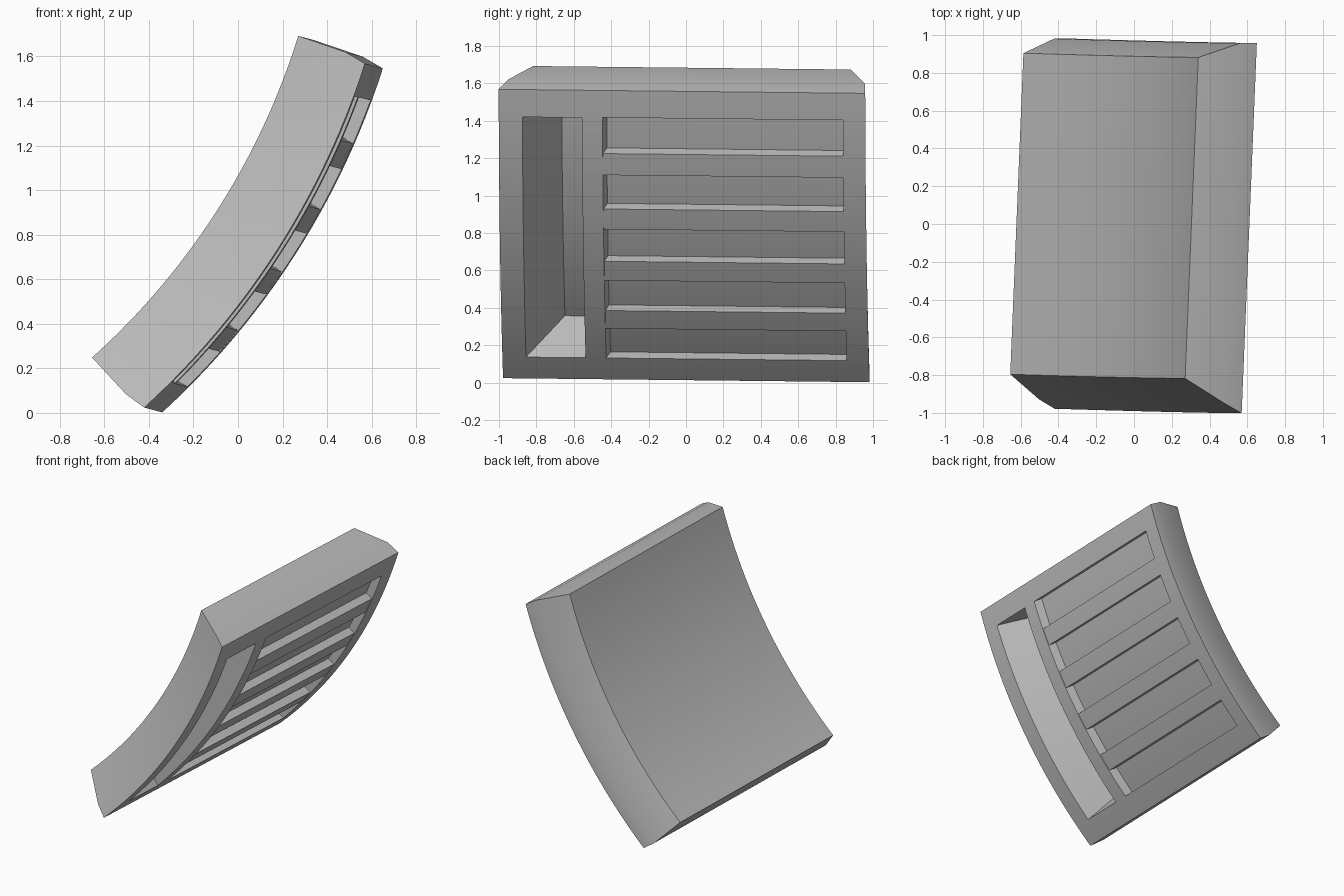
import bpy, bmesh, math
from mathutils import Vector

cube = bpy.data.objects.get("Cube")
if cube:
    bpy.data.objects.remove(cube, do_unlink=True)

RADIUS = 3.56          # outer curvature
HALF = 0.917           # half of the outer chord
BASE = math.sqrt(RADIUS ** 2 - HALF ** 2)
SEGMENTS = 24

grey = bpy.data.materials.new("plain grey")
grey.use_nodes = True
colour = (0.5, 0.5, 0.5, 1)
grey.diffuse_color = colour
grey.node_tree.nodes["Principled BSDF"].inputs["Base Color"].default_value = colour


def place(t, y, n):
    """Chord position t, width y and depth n on the curved panel, to world."""
    out = math.sqrt((RADIUS + n) ** 2 - (t - HALF) ** 2) - BASE
    x = -0.38 + 0.54 * t + 0.842 * out
    z = 0.013 + 0.842 * t - 0.54 * out
    # slight yaw and roll of the whole panel
    return Vector((x + 0.041 * y, y - 0.041 * x + 0.011 * (z - 0.8), z - 0.011 * y))


def curved_block(name, layers):
    """Loft of layers (n, t0, t1, y0, y1), outermost first."""
    bm = bmesh.new()
    grid = []
    for n, t0, t1, y0, y1 in layers:
        grid.append([[bm.verts.new(place(t0 + (t1 - t0) * i / SEGMENTS, y, n))
                      for y in (y0, y1)] for i in range(SEGMENTS + 1)])
    for i in range(SEGMENTS):
        for layer in (grid[0], grid[-1]):
            bm.faces.new((layer[i][0], layer[i + 1][0], layer[i + 1][1], layer[i][1]))
    for a, b in zip(grid, grid[1:]):
        for i in range(SEGMENTS):
            for s in (0, 1):
                bm.faces.new((a[i][s], a[i + 1][s], b[i + 1][s], b[i][s]))
        for e in (0, SEGMENTS):
            bm.faces.new((a[e][0], a[e][1], b[e][1], b[e][0]))
    bmesh.ops.recalc_face_normals(bm, faces=bm.faces)
    mesh = bpy.data.meshes.new(name)
    bm.to_mesh(mesh)
    bm.free()
    mesh.materials.append(grey)
    obj = bpy.data.objects.new(name, mesh)
    bpy.context.collection.objects.link(obj)
    return obj


def activate(obj):
    bpy.ops.object.select_all(action='DESELECT')
    obj.select_set(True)
    bpy.context.view_layer.objects.active = obj


def carve(target, cutter):
    cutter.hide_render = True
    mod = target.modifiers.new("carve", 'BOOLEAN')
    mod.operation = 'DIFFERENCE'
    mod.solver = 'EXACT'
    mod.object = cutter
    activate(target)
    bpy.ops.object.modifier_apply(modifier=mod.name)
    bpy.data.objects.remove(cutter, do_unlink=True)


# Panel: straight rim, then a body tapering to the inner face
panel = curved_block("curved_panel", [
    (0.0, 0.0, 1.834, -0.985, 0.975),
    (-0.1, 0.005, 1.83, -0.94, 0.97),
    (-0.33, 0.06, 1.775, -0.815, 0.885)])

# Deep slot beside the louvers
carve(panel, curved_block("slot_cutter", [
    (0.03, 0.15, 1.69, -0.88, -0.54),
    (-0.28, 0.255, 1.62, -0.66, -0.54)]))

# Shallow louver recess
carve(panel, curved_block("recess_cutter", [
    (0.03, 0.16, 1.685, -0.44, 0.855),
    (-0.06, 0.16, 1.685, -0.41, 0.855)]))

# Louver bars
parts = [panel]
for i in range(4):
    t = 0.37 + 0.328 * i
    parts.append(curved_block("louver_bar_%d" % (i + 1), [
        (-0.004, t, t + 0.125, -0.43, 0.86),
        (-0.07, t, t + 0.125, -0.43, 0.86)]))

for part in parts:
    activate(part)
    bpy.ops.object.shade_smooth_by_angle(angle=math.radians(20))
